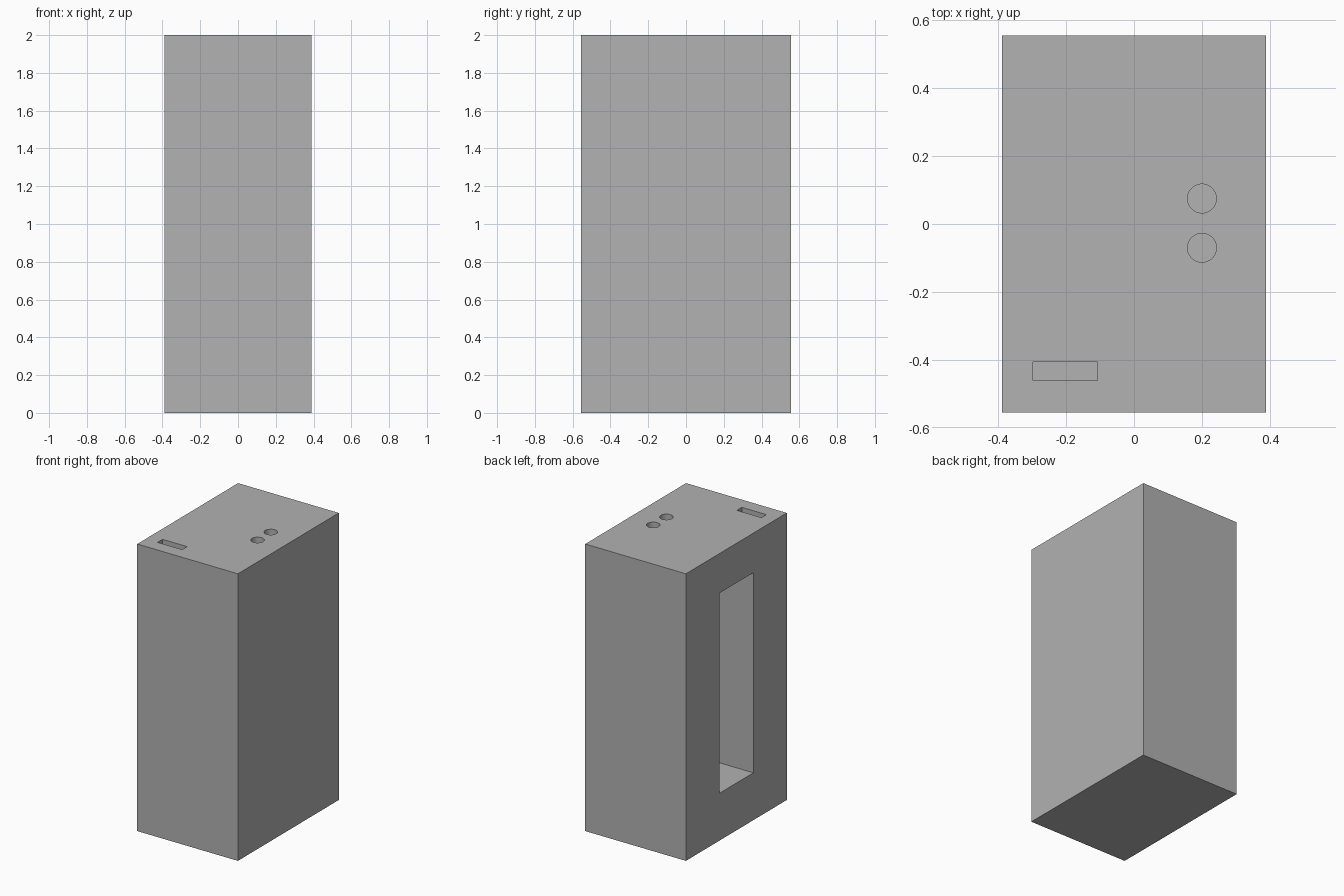
import bpy
from mathutils import Vector

cube = bpy.data.objects.get("Cube")
if cube:
    bpy.data.objects.remove(cube, do_unlink=True)

# Single grey finish
grey = bpy.data.materials.new("plain_grey")
grey.use_nodes = True
grey.diffuse_color = (0.445, 0.445, 0.445, 1)
grey.node_tree.nodes["Principled BSDF"].inputs["Base Color"].default_value = grey.diffuse_color

HALF_X, HALF_Y, HEIGHT = 0.388, 0.555, 2.0


def box(name, low, high):
    low, high = Vector(low), Vector(high)
    bpy.ops.mesh.primitive_cube_add(size=1, location=(low + high) / 2)
    obj = bpy.context.object
    obj.name = name
    obj.scale = high - low
    bpy.ops.object.transform_apply(location=False, rotation=False, scale=True)
    obj.data.materials.append(grey)
    return obj


def cut(body, cutter):
    mod = body.modifiers.new(cutter.name, "BOOLEAN")
    mod.operation = "DIFFERENCE"
    mod.solver = "EXACT"
    mod.object = cutter
    cutter.hide_render = True
    cutter.hide_set(True)
    cutter.display_type = "WIRE"


# Solid block
body = box("body", (-HALF_X, -HALF_Y, 0), (HALF_X, HALF_Y, HEIGHT))

# Tall pocket in the side
cut(body, box("side_pocket_cutter", (-HALF_X - 0.1, -0.187, 0.33), (0.1, 0.187, 1.724)))

# Slot in the top
cut(body, box("top_slot_cutter", (-0.297, -0.461, HEIGHT - 0.12), (-0.108, -0.406, HEIGHT + 0.1)))

# Two round holes in the top
for i, y in enumerate((-0.07, 0.075)):
    bpy.ops.mesh.primitive_cylinder_add(vertices=48, radius=0.0425, depth=0.24,
                                        location=(0.2, y, HEIGHT))
    hole = bpy.context.object
    hole.name = f"top_hole_cutter_{i + 1}"
    hole.data.materials.append(grey)
    cut(body, hole)

# Apply the cuts and smooth the round walls
bpy.ops.object.select_all(action="DESELECT")
body.select_set(True)
bpy.context.view_layer.objects.active = body
for mod in list(body.modifiers):
    cutter = mod.object
    bpy.ops.object.modifier_apply(modifier=mod.name)
    bpy.data.objects.remove(cutter, do_unlink=True)
bpy.ops.object.shade_smooth_by_angle(angle=0.52)
